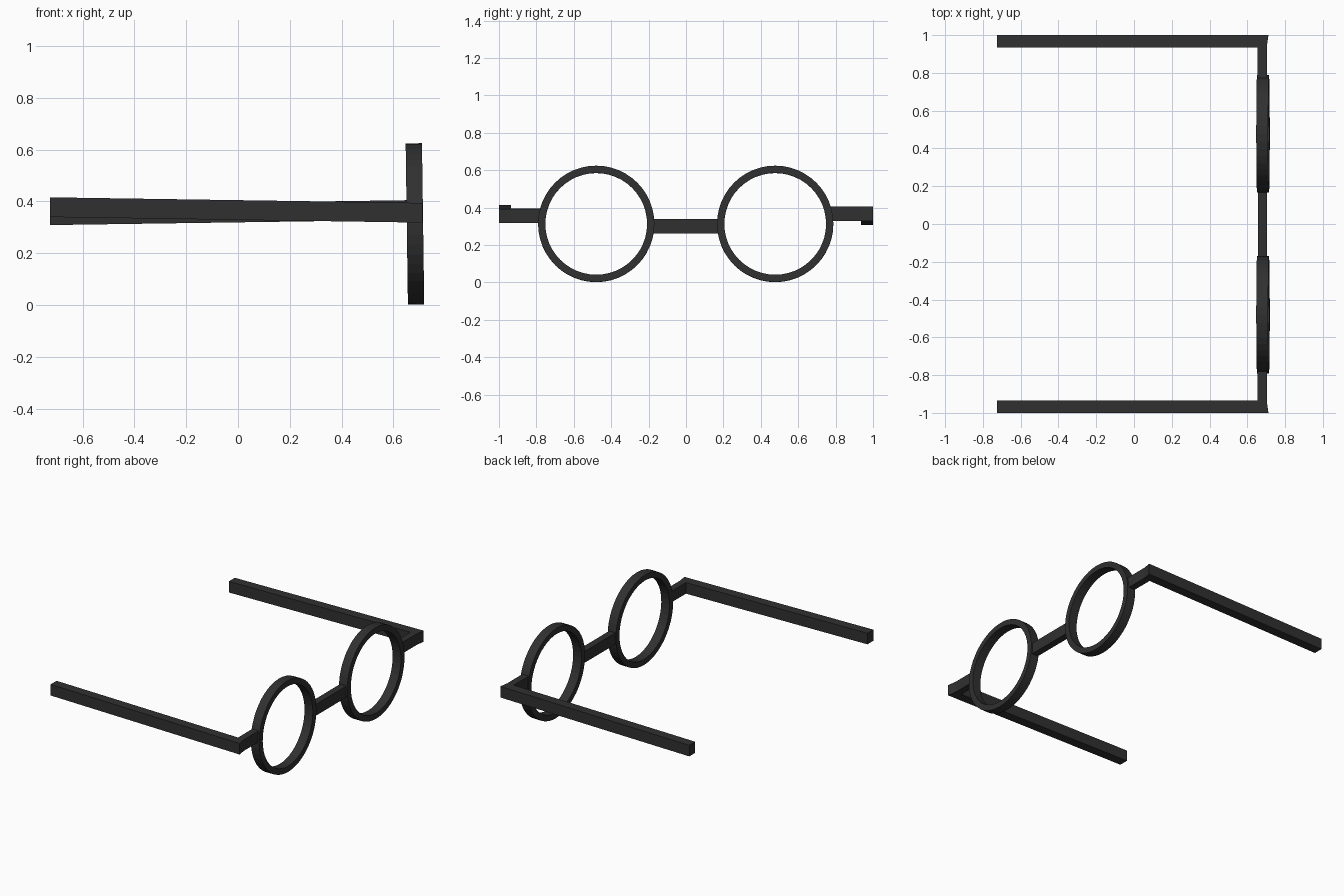
import bpy, bmesh, math
from mathutils import Matrix

cube = bpy.data.objects.get("Cube")
if cube:
    bpy.data.objects.remove(cube)

black = bpy.data.materials.new("black_frame")
black.use_nodes = True
color = (0.03, 0.03, 0.03, 1)
black.diffuse_color = color
black.node_tree.nodes["Principled BSDF"].inputs["Base Color"].default_value = color


def finish(name, bm):
    bmesh.ops.recalc_face_normals(bm, faces=bm.faces)
    mesh = bpy.data.meshes.new(name)
    bm.to_mesh(mesh)
    bm.free()
    mesh.materials.append(black)
    obj = bpy.data.objects.new(name, mesh)
    bpy.context.collection.objects.link(obj)
    return obj


def rim(name, y):
    """Flat-sided lens ring, leaning back slightly at the top."""
    bm = bmesh.new()
    section = [(0.272, -0.0315), (0.311, -0.0315), (0.311, 0.0315), (0.272, 0.0315)]
    vs = [bm.verts.new((x, r, 0)) for r, x in section]
    edges = [bm.edges.new((vs[i], vs[(i + 1) % 4])) for i in range(4)]
    bmesh.ops.spin(bm, geom=vs + edges, cent=(0, 0, 0), axis=(1, 0, 0),
                   angle=math.tau, steps=48, use_merge=True)
    bmesh.ops.remove_doubles(bm, verts=bm.verts, dist=0.0005)
    bm.transform(Matrix.Translation((0.683, y, 0.313)) @ Matrix.Rotation(-0.014, 4, 'Y'))
    return finish(name, bm)


def bar(name, outline, bottom, height, slope=0.0):
    """Plan outline extruded upward, with z drifting along the bar length."""
    bm = bmesh.new()
    face = bm.faces.new([bm.verts.new((x, y, bottom + (0.7 - x) * slope))
                         for x, y in outline])
    ext = bmesh.ops.extrude_face_region(bm, geom=[face])["geom"]
    bmesh.ops.translate(bm, vec=(0, 0, height),
                        verts=[v for v in ext if isinstance(v, bmesh.types.BMVert)])
    return finish(name, bm)


# Lens rims
rim("left_side_rim", 0.477)
rim("right_side_rim", -0.48)

# Nose bridge
bar("nose_bridge", [(0.657, -0.18), (0.705, -0.18), (0.705, 0.18), (0.657, 0.18)],
    0.262, 0.078)

# Temple arms with mitred hinge corners; one sags and the other rises
arm = [(0.655, 0.77), (0.655, 0.935), (-0.725, 0.935), (-0.725, 1),
       (0.712, 1), (0.703, 0.94), (0.703, 0.77)]
for name, side, bottom, slope in (("left_side_arm", 1, 0.329, -0.0145),
                                  ("right_side_arm", -1, 0.318, 0.0150)):
    bar(name, [(x, side * y) for x, y in arm], bottom, 0.076, slope)
